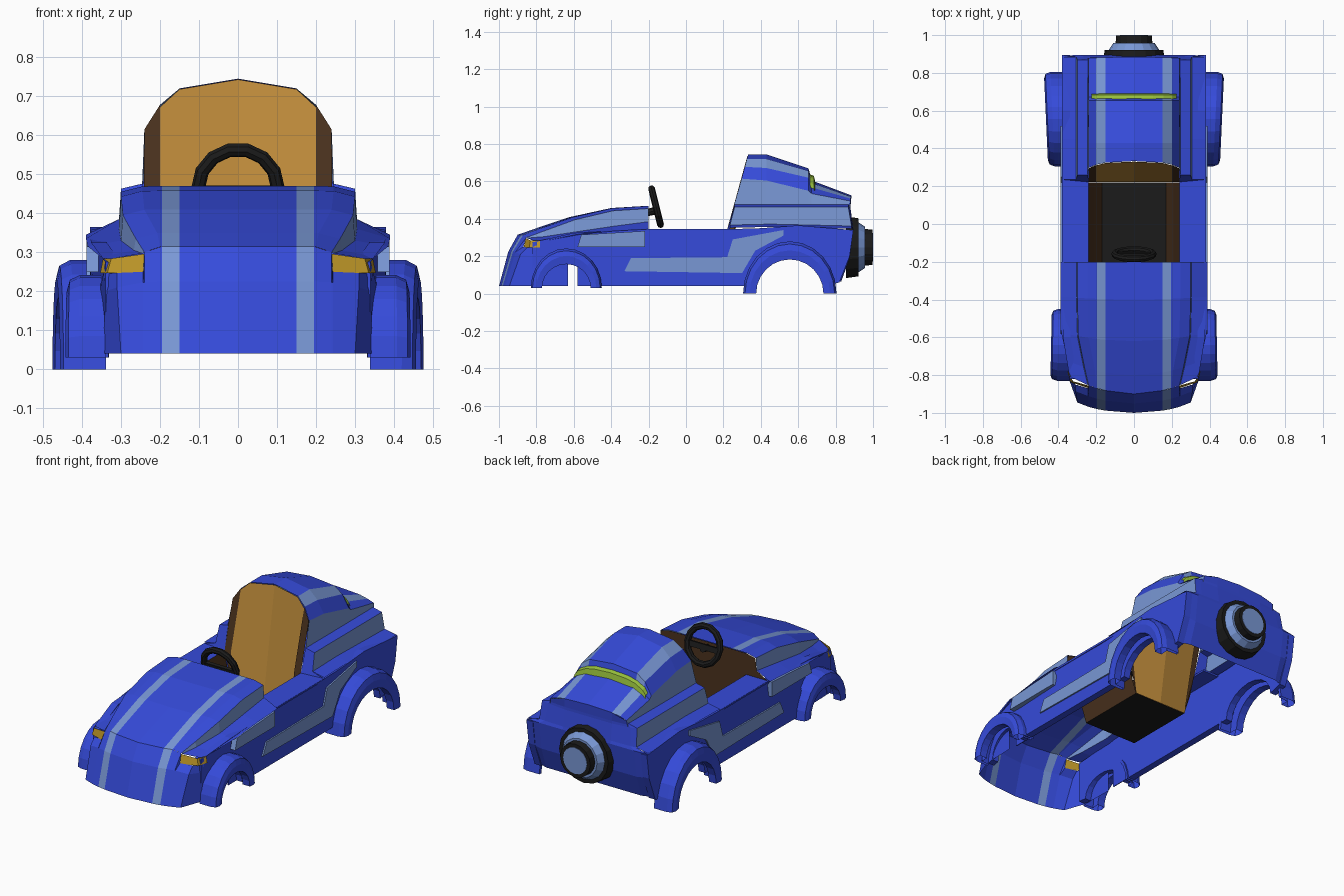
import bpy, bmesh, math

if "Cube" in bpy.data.objects:
    bpy.data.objects.remove(bpy.data.objects["Cube"])

def mat(name, r, g, b):
    m = bpy.data.materials.new(name)
    m.diffuse_color = (r, g, b, 1)
    m.use_nodes = True
    m.node_tree.nodes["Principled BSDF"].inputs["Base Color"].default_value = m.diffuse_color
    return m

BLUE = mat("blue", .036, .07, .70)
LIGHT = mat("light_blue", .19, .31, .66)
BLACK = mat("black", .011, .011, .011)
ORANGE = mat("tan", .53, .265, .044)
BROWN = mat("brown", .07, .032, .013)
GREEN = mat("lime", .305, .515, .045)
AMBER = mat("amber", .51, .305, .021)

def build(name, verts, faces, mats, ids=None, mirror=True):
    me = bpy.data.meshes.new(name)
    me.from_pydata(verts, [], faces)
    for m in mats:
        me.materials.append(m)
    for i, p in enumerate(me.polygons):
        p.material_index = ids[i] if ids else 0
    bm = bmesh.new()
    bm.from_mesh(me)
    bmesh.ops.recalc_face_normals(bm, faces=bm.faces)
    bm.to_mesh(me)
    bm.free()
    ob = bpy.data.objects.new(name, me)
    bpy.context.collection.objects.link(ob)
    if mirror:
        ob.modifiers.new("mirror", 'MIRROR')
    return ob

def loft(name, rows, cols, mirror=True):
    """Skin rows of points; cols holds one material per column of faces."""
    n = len(rows[0])
    mats = list(dict.fromkeys(cols))
    faces, ids = [], []
    for r in range(len(rows) - 1):
        for c in range(n - 1):
            a = r * n + c
            faces.append((a, a + 1, a + n + 1, a + n))
            ids.append(mats.index(cols[c]))
    return build(name, [p for row in rows for p in row], faces, mats, ids, mirror)

def prism(name, yz, x_out, thick, m):
    """Side profile given thickness; x_out may vary along y."""
    f = x_out if callable(x_out) else (lambda y: x_out)
    n = len(yz)
    v = [(f(y), y, z) for y, z in yz] + [(f(y) - thick, y, z) for y, z in yz]
    faces = [tuple(range(n)), tuple(range(2 * n - 1, n - 1, -1))]
    faces += [(i, (i + 1) % n, n + (i + 1) % n, n + i) for i in range(n)]
    return build(name, v, faces, [m])

def plate(name, pts, m):
    return build(name, pts, [tuple(range(len(pts)))], [m])

def arc(cy, cz, ry, rz, n=10):
    return [(cy - ry * math.cos(math.pi * i / n), cz + rz * math.sin(math.pi * i / n))
            for i in range(n + 1)]

# hood with two stripes and light side panels
rows = []
for y, z, w, zs, zb, k in [(-.2, .47, .30, .385, .345, 0), (-.4, .458, .30, .36, .335, .1),
                           (-.62, .41, .295, .33, .315, .3), (-.8, .35, .262, .305, .288, .6),
                           (-.90, .315, .24, .297, .283, .8)]:
    xs = [0, .15, .195, max(.2, w - .055), w, w + .005, w + .09]
    zz = [z, z, z, z - .001, z - .015, zs, zb]
    rows.append([(x, y + k * x * x, h) for x, h in zip(xs, zz)])
loft("hood", rows, [BLUE, LIGHT, BLUE, BLUE, LIGHT, BLUE])

# nose and front bumper
top = [(0, -.90, .315), (.15, -.882, .315), (.195, -.87, .315), (.24, -.854, .30),
       (.243, -.87, .25), (.31, -.85, .247), (.345, -.80, .245), (.35, -.63, .16)]
mid = [(0, -.95, .225), (.15, -.935, .225), (.195, -.925, .225), (.24, -.912, .223),
       (.243, -.911, .223), (.31, -.885, .21), (.34, -.81, .20), (.35, -.63, .12)]
low = [(0, -1, .04), (.15, -.988, .04), (.195, -.98, .04), (.24, -.968, .04),
       (.243, -.967, .04), (.30, -.945, .04), (.345, -.82, .04), (.35, -.63, .04)]
loft("nose", [top, mid, low], [BLUE, LIGHT] + [BLUE] * 5)
loft("headlight", [[(.24, -.856, .296), (.325, -.832, .284), (.346, -.78, .284)],
                   [(.242, -.868, .247), (.335, -.838, .247), (.353, -.78, .247)]], [AMBER, AMBER])

# lower body side with wheel openings
side = [(-.82, .04)] + arc(-.64, .04, .135, .118) + arc(.555, .04, .185, .145)
side += [(.82, .06), (.875, .2), (.895, .34), (.6, .365), (.4, .35), (.23, .345),
         (-.2, .345), (-.6, .325), (-.82, .275)]
prism("body_side", side, lambda y: .38 if y > -.58 else .38 - .04 * (-.58 - y) / .24, .04, BLUE)
prism("cockpit_ledge", [(-.22, .335), (-.22, .346), (.30, .346), (.30, .335)], .378, .138, BLUE)
prism("wheel_well_panel", [(-.58, .04), (-.49, .04), (-.49, .16), (-.58, .16)], .345, .005, BLUE)

# light trim panels on the flanks
prism("front_side_panel", [(-.58, .25), (-.22, .25), (-.22, .335), (-.56, .315)], .388, .03, LIGHT)
prism("sill_panel", [(-.33, .12), (-.295, .19), (.22, .195), (.25, .29), (.52, .34),
                     (.52, .31), (.37, .23), (.30, .11)], .388, .03, LIGHT)

# flared wheel arches
def arch(name, cy, cz, outer, inner, x0, x1, skew):
    rows = []
    n = 12
    for i in range(n + 1):
        a = math.pi * i / n
        row = []
        for x, t in [(x0, 1), (x1 - .035, 1), (x1 - .008, .85), (x1, .5), (x1 - .005, 0),
                     (x1 - .05, 0), (x1 - .05, .7), (x0, .75)]:
            ry, rz = [b + (o - b) * t for o, b in zip(outer, inner)]
            y = cy - ry * math.cos(a)
            row.append((x + skew * (y - cy), y, cz + rz * math.sin(a)))
        rows.append(row + row[:1])
    loft(name, rows, [BLUE] * 8)

arch("front_wheel_arch", -.64, .03, (.19, .212), (.13, .128), .335, .439, -.02)
arch("rear_wheel_arch", .555, 0, (.25, .28), (.18, .183), .35, .466, .045)

# rear hump behind the seat
hx = [0, .15, .2, .24, .246]
hump = [([.333, .325, .314, .297, .256], [.745, .72, .678, .615, .47]),
        ([.43] * 5, [.745, .72, .672, .605, .47]),
        ([.655] * 5, [.67, .655, .62, .55, .465]),
        ([.672] * 5, [.605, .592, .568, .535, .465]),
        ([.885, .882, .88, .88, .875], [.525, .518, .508, .495, .46])]
loft("rear_hump", [list(zip(hx, ys, zs)) for ys, zs in hump], [BLUE, LIGHT, BLUE, LIGHT])

# stepped shoulders under the hump
loft("rear_shoulder", [[(.244, y0, .476), (.30, y0, .463), (.306, y1, z), (.379, y1, z - .015)]
                       for y0, y1, z in [(.26, .235, .367), (.45, .45, .372), (.868, .885, .362)]],
     [BLUE, LIGHT, BLUE])
plate("shoulder_front", [(.24, .222, .345), (.379, .235, .345), (.306, .235, .367),
                         (.30, .26, .463), (.244, .26, .476)], BLUE)

# rear panel, stepped to follow hump and shoulders
loft("rear_panel", [[(0, .885, .525), (.15, .882, .518), (.24, .88, .495), (.24, .88, .495)],
                    [(0, .88, .47), (.15, .88, .47), (.244, .872, .47), (.245, .868, .476)],
                    [(0, .88, .455), (.15, .88, .455), (.26, .872, .458), (.30, .868, .463)],
                    [(0, .892, .362), (.15, .892, .362), (.27, .888, .362), (.306, .885, .362)],
                    [(0, .895, .345), (.15, .895, .345), (.30, .895, .345), (.38, .89, .345)],
                    [(0, .875, .19), (.15, .875, .19), (.30, .875, .19), (.378, .87, .2)],
                    [(0, .83, .065), (.15, .83, .065), (.30, .83, .065), (.36, .81, .065)]],
     [BLUE] * 3)

# brake light band tucked under the hump lip
band = [(0, .63), (.1, .624), (.155, .612), (.205, .585), (.225, .56)]
loft("brake_light", [[(x, .658, z + .01) for x, z in band],
                     [(x, .684, z) for x, z in band],
                     [(x, .696, z - .055) for x, z in band]], [GREEN] * 4)

# cockpit tub
loft("cockpit_tub", [[(0, y, .08), (.17, y, .08), (.21, y, .2), (.24, y, .346)]
                     for y in (-.2, .22)], [BLACK, BROWN, BROWN])
plate("dashboard", [(0, -.2, .08), (.17, -.2, .08), (.24, -.2, .345), (.375, -.2, .345),
                    (.305, -.2, .385), (.298, -.2, .453), (.24, -.2, .467), (0, -.2, .468)], BROWN)

# seat back with side bolsters
def lean(x, z):
    return (x, .222 + max(0, z - .35) * .275, z)
plate("seat_back", [lean(0, .08), lean(.17, .08), lean(.2, .35), lean(.2, .672),
                    lean(.15, .718), lean(0, .743)], ORANGE)
plate("seat_bolster", [lean(.17, .08), lean(.24, .345), lean(.241, .47),
                       lean(.24, .615), lean(.2, .678), lean(.2, .35)], BROWN)

# steering wheel, spoke and column
tilt = math.radians(104)
bpy.ops.mesh.primitive_torus_add(major_segments=14, minor_segments=8, major_radius=.102,
                                 minor_radius=.018, location=(0, -.16, .465), rotation=(tilt, 0, 0))
bpy.context.object.name = "steering_wheel"
bpy.context.object.data.materials.append(BLACK)
bpy.ops.mesh.primitive_cube_add(size=1, location=(0, -.16, .455), rotation=(tilt, 0, 0))
bpy.context.object.name = "steering_spoke"
bpy.context.object.scale = (.2, .03, .018)
bpy.context.object.data.materials.append(BLACK)

def disc(name, r1, r2, depth, loc, rot, m, n=16):
    bpy.ops.mesh.primitive_cone_add(vertices=n, radius1=r1, radius2=r2, depth=depth,
                                    location=loc, rotation=rot)
    bpy.context.object.name = name
    bpy.context.object.data.materials.append(m)

disc("steering_column", .02, .02, .06, (0, -.18, .44), (tilt, 0, 0), BLACK, 8)

# stepped round exhaust at the back
back = (-math.pi / 2, 0, 0)
for name, r1, r2, y0, y1, m in [("exhaust_base", .165, .155, .855, .922, BLACK),
                                ("exhaust_collar", .135, .11, .92, .958, LIGHT),
                                ("exhaust_tip", .098, .095, .945, .998, BLACK),
                                ("exhaust_core", .078, .075, .96, 1.0, LIGHT)]:
    disc(name, r1, r2, y1 - y0, (0, (y0 + y1) / 2, .248), back, m)
